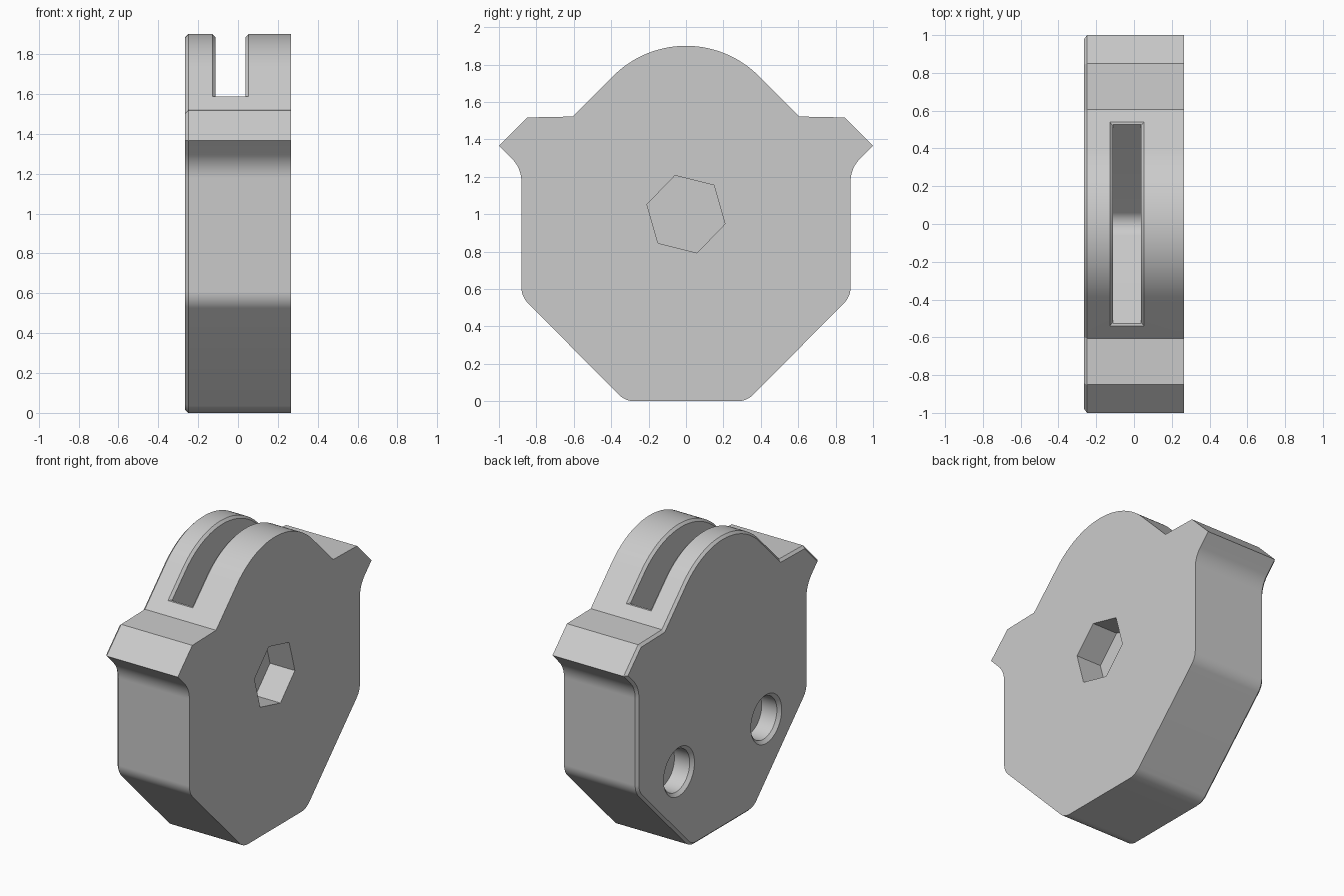
import bpy, bmesh, math
from mathutils import Vector

if "Cube" in bpy.data.objects:
    bpy.data.objects.remove(bpy.data.objects["Cube"])

HALF = 0.265      # half thickness along x
RIM = 0.016       # chamfer size
DOME_R, DOME_Z = 0.55, 1.35

grey = bpy.data.materials.new("light_grey")
grey.use_nodes = True
grey.diffuse_color = (0.6, 0.6, 0.6, 1)
grey.node_tree.nodes["Principled BSDF"].inputs["Base Color"].default_value = (0.6, 0.6, 0.6, 1)


def fillet(corners, steps=10):
    """Round each (y, z, radius) corner of a closed outline."""
    out = []
    for i, (y, z, r) in enumerate(corners):
        p = Vector((y, z))
        if r == 0:
            out.append(p)
            continue
        a = (Vector(corners[i - 1][:2]) - p).normalized()
        b = (Vector(corners[(i + 1) % len(corners)][:2]) - p).normalized()
        half = a.angle(b) / 2
        center = p + (a + b).normalized() * (r / math.sin(half))
        start = p + a * (r / math.tan(half)) - center
        end = p + b * (r / math.tan(half)) - center
        for k in range(steps + 1):
            out.append(center + start.lerp(end, k / steps).normalized() * r)
    return out


def finish(name, bm):
    bmesh.ops.recalc_face_normals(bm, faces=bm.faces)
    mesh = bpy.data.meshes.new(name)
    bm.to_mesh(mesh)
    bm.free()
    mesh.materials.append(grey)
    obj = bpy.data.objects.new(name, mesh)
    bpy.context.scene.collection.objects.link(obj)
    return obj


def loft(bm, rings):
    """Skin equal-length rings of points, cap both ends, return the first cap."""
    rings = [[bm.verts.new(p) for p in ring] for ring in rings]
    n = len(rings[0])
    for a, b in zip(rings, rings[1:]):
        for i in range(n):
            j = (i + 1) % n
            bm.faces.new((a[i], a[j], b[j], b[i]))
    bm.faces.new(rings[-1])
    return bm.faces.new(rings[0])


def prism(name, outline, x0, x1, chamfer=0):
    bm = bmesh.new()
    first = loft(bm, [[(x, p.x, p.y) for p in outline] for x in (x0, x1)])
    if chamfer:
        bmesh.ops.recalc_face_normals(bm, faces=bm.faces)
        bmesh.ops.bevel(bm, geom=list(first.edges), offset=chamfer, segments=1,
                        affect='EDGES', clamp_overlap=False)
    return finish(name, bm)


# Body outline: mirrored half with rounded lower corners, side ears and a dome
half_outline = [(0.325, 0, 0.12), (0.88, 0.56, 0.12), (0.88, 1.245, 0.17),
                (1, 1.367, 0), (0.85, 1.517, 0), (0.605, 1.522, 0)]
dome = [(DOME_R * math.cos(a), DOME_Z + DOME_R * math.sin(a), 0)
        for a in (math.radians(45 + 90 * k / 40) for k in range(41))]
mirrored = [(-y, z, r) for y, z, r in reversed(half_outline)]
body = prism("body", fillet(half_outline + dome + mirrored), -HALF, HALF, RIM)

# V-shaped slot with a rounded bottom
SLOT_MID, SLOT_HALF = -0.0375, 0.0745
vee = fillet([(0, 1.06, 0.085), (0.95, 2.01, 0), (-0.95, 2.01, 0)])
cutters = [prism("slot_cutter", vee, SLOT_MID - SLOT_HALF, SLOT_MID + SLOT_HALF)]

# Flared rim that follows the dome around the slot mouth
path = [Vector((y, z)) for y, z, r in dome]
normals = [(p - Vector((0, DOME_Z))).normalized() for p in path]
run = (0.53 - path[0].x) * math.sqrt(2)
first_tangent = Vector((normals[0].y, -normals[0].x))
last_tangent = Vector((-normals[-1].y, normals[-1].x))
path = [path[0] + first_tangent * run] + path + [path[-1] + last_tangent * run]
normals = [normals[0]] + normals + [normals[-1]]
tangents = [first_tangent] + [Vector((0, 0))] * len(dome) + [last_tangent]
rings = []
for p, n, t in zip(path, normals, tangents):
    ring = []
    for lift, grow, side in ((-2, -1, -1), (-2, -1, 1), (2, 3, 1), (2, 3, -1)):
        q = p + n * (lift * RIM) + t * (grow * RIM)
        ring.append((SLOT_MID + side * (SLOT_HALF + grow * RIM), q.x, q.y))
    rings.append(ring)
bm = bmesh.new()
loft(bm, rings)
cutters.append(finish("slot_rim_cutter", bm))

# Blind hexagonal socket on the plain face
hexagon = [Vector((0.215 * math.cos(a), 1 + 0.215 * math.sin(a)))
           for a in (math.radians(60 * k - 14) for k in range(6))]
cutters.append(prism("hex_cutter", hexagon, HALF - 0.18, HALF + 0.1))

# Two blind round holes with chamfered rims on the other face
for name, y in (("front", -0.45), ("back", 0.45)):
    bm = bmesh.new()
    loft(bm, [[(-HALF + d, y + r * math.cos(a), 0.54 + r * math.sin(a))
               for a in (math.tau * k / 48 for k in range(48))]
              for d, r in ((-0.02, 0.18), (0.02, 0.138), (0.13, 0.138))])
    cutters.append(finish(name + "_hole_cutter", bm))

# Cut everything, then drop the cutters
bpy.context.view_layer.objects.active = body
for cutter in cutters:
    cutter.hide_render = True
    mod = body.modifiers.new(cutter.name, 'BOOLEAN')
    mod.operation = 'DIFFERENCE'
    mod.solver = 'EXACT'
    mod.object = cutter
    bpy.ops.object.modifier_apply(modifier=mod.name)
    bpy.data.objects.remove(cutter)

bpy.ops.object.select_all(action='DESELECT')
body.select_set(True)
bpy.ops.object.shade_smooth_by_angle(angle=math.radians(25))
